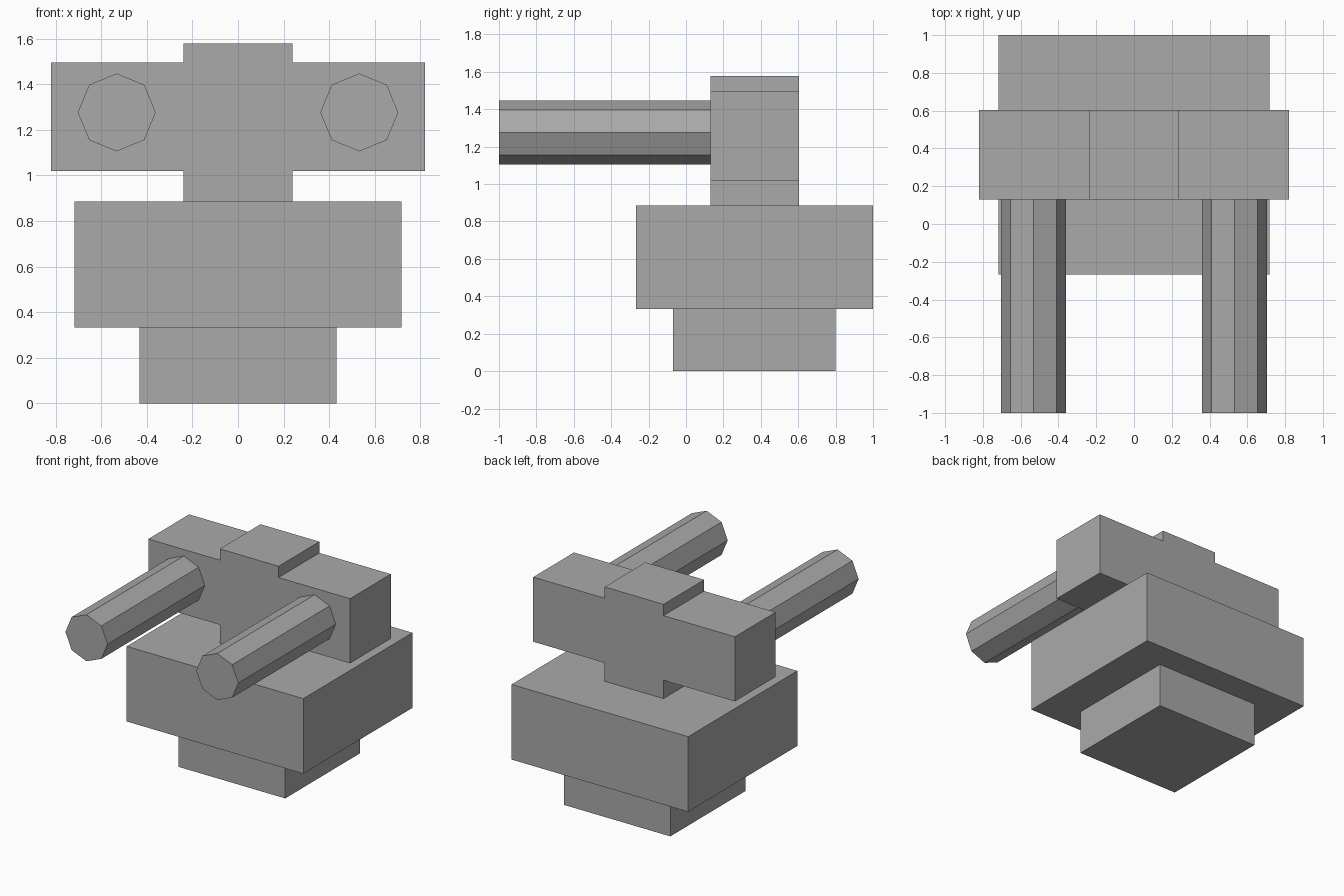
import bpy
import bmesh
from math import pi
from mathutils import Matrix, Vector

cube = bpy.data.objects.get("Cube")
if cube:
    bpy.data.objects.remove(cube, do_unlink=True)

grey = bpy.data.materials.new("plain grey")
grey.use_nodes = True
colour = (0.4, 0.4, 0.4, 1)
grey.diffuse_color = colour
grey.node_tree.nodes["Principled BSDF"].inputs["Base Color"].default_value = colour


def finish(name, bm):
    bmesh.ops.recalc_face_normals(bm, faces=bm.faces)
    mesh = bpy.data.meshes.new(name)
    bm.to_mesh(mesh)
    bm.free()
    mesh.materials.append(grey)
    obj = bpy.data.objects.new(name, mesh)
    bpy.context.scene.collection.objects.link(obj)
    return obj


def block(name, half_width, y0, y1, z0, z1):
    bm = bmesh.new()
    place = Matrix.Translation((0, (y0 + y1) / 2, (z0 + z1) / 2))
    size = Matrix.Diagonal((2 * half_width, y1 - y0, z1 - z0, 1))
    bmesh.ops.create_cube(bm, size=1, matrix=place @ size)
    return finish(name, bm)


def extruded_profile(name, half_profile, y0, y1):
    """Mirror a half outline in x and extrude it along y."""
    outline = half_profile + [(-x, z) for x, z in reversed(half_profile)]
    bm = bmesh.new()
    face = bm.faces.new([bm.verts.new((x, y0, z)) for x, z in outline])
    result = bmesh.ops.extrude_face_region(bm, geom=[face], use_keep_orig=True)
    moved = [v for v in result["geom"] if isinstance(v, bmesh.types.BMVert)]
    bmesh.ops.translate(bm, verts=moved, vec=Vector((0, y1 - y0, 0)))
    return finish(name, bm)


def barrel(name, x, z, radius, y0, y1):
    bm = bmesh.new()
    place = Matrix.Translation((x, (y0 + y1) / 2, z)) @ Matrix.Rotation(pi / 2, 4, "X")
    bmesh.ops.create_cone(bm, cap_ends=True, segments=8, radius1=radius,
                          radius2=radius, depth=y1 - y0, matrix=place)
    return finish(name, bm)


# Stacked pedestal and body
block("base", 0.433, -0.07, 0.80, 0, 0.333)
block("body", 0.718, -0.267, 1.0, 0.333, 0.885)

# Cross-shaped head with neck, side arms and raised middle
extruded_profile("cross_head",
                 [(0.239, 0.885), (0.239, 1.02), (0.82, 1.02),
                  (0.82, 1.495), (0.239, 1.495), (0.239, 1.578)],
                 0.13, 0.603)

# Eight-sided barrels pointing forward
for side, sign in (("left", 1), ("right", -1)):
    barrel(side + "_barrel", sign * 0.532, 1.276, 0.171, -1.0, 0.13)
